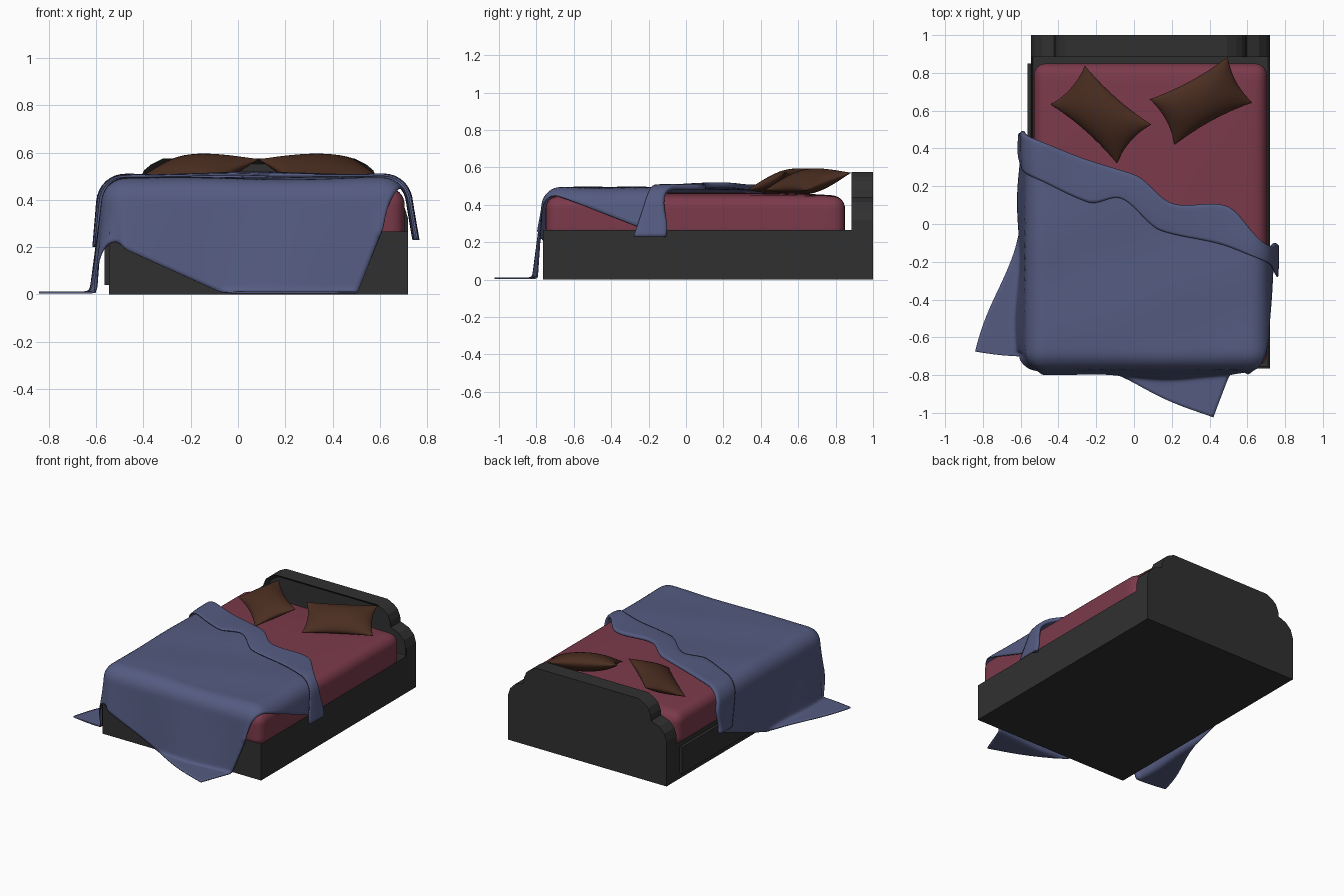
import bpy, bmesh
from math import sin, cos, pi, radians
from mathutils import Vector, Matrix

if "Cube" in bpy.data.objects:
    bpy.data.objects.remove(bpy.data.objects["Cube"])


def material(name, rgb):
    m = bpy.data.materials.new(name)
    m.diffuse_color = (*rgb, 1)
    m.use_nodes = True
    m.node_tree.nodes["Principled BSDF"].inputs["Base Color"].default_value = m.diffuse_color
    return m


DARK = material("dark_wood", (0.03, 0.03, 0.03))
RED = material("red_sheet", (0.20, 0.042, 0.07))
BLUE = material("blue_cloth", (0.09, 0.105, 0.22))
BROWN = material("brown_cloth", (0.07, 0.027, 0.015))


def finish(name, bm, mat, smooth=None):
    bmesh.ops.recalc_face_normals(bm, faces=bm.faces)
    me = bpy.data.meshes.new(name)
    bm.to_mesh(me)
    bm.free()
    ob = bpy.data.objects.new(name, me)
    bpy.context.collection.objects.link(ob)
    me.materials.append(mat)
    if smooth:
        bpy.ops.object.select_all(action='DESELECT')
        ob.select_set(True)
        bpy.context.view_layer.objects.active = ob
        bpy.ops.object.shade_smooth_by_angle(angle=radians(smooth))
    return ob


def box(lo, hi):
    lo, hi = Vector(lo), Vector(hi)
    bm = bmesh.new()
    bmesh.ops.create_cube(bm, size=1, matrix=Matrix.Translation((lo + hi) / 2)
                          @ Matrix.Diagonal((*(hi - lo), 1)))
    return bm


def inset(bm, normal, width, depth):
    bm.normal_update()
    f = max(bm.faces, key=lambda f: f.normal.dot(Vector(normal)))
    bmesh.ops.inset_region(bm, faces=[f], thickness=width)
    bmesh.ops.translate(bm, verts=f.verts, vec=-Vector(normal) * depth)


def grid_faces(bm, rows):
    vs = [[bm.verts.new(p) for p in r] for r in rows]
    for a, b in zip(vs, vs[1:]):
        for i in range(len(a) - 1):
            bm.faces.new((a[i], a[i + 1], b[i + 1], b[i]))


# Bed base: shallow tray holding the mattress
bm = box((-0.545, -0.765, 0), (0.72, 0.9, 0.265))
inset(bm, (0, 0, 1), 0.015, 0.06)
finish("bed_base", bm, DARK)

# Drawer fronts on the left side
for i, (y0, y1) in enumerate(((-0.74, 0.03), (0.07, 0.85))):
    finish(f"drawer_front_{i + 1}", box((-0.565, y0, 0.04), (-0.54, y1, 0.23)), DARK)

# Headboard: stepped outline, extruded, with a recessed panel
half = [(0.6325, 0), (0.6325, 0.32), (0.615, 0.375), (0.575, 0.415), (0.51, 0.44),
        (0.505, 0.48), (0.485, 0.525), (0.455, 0.55), (0.405, 0.575)]
outline = half + [(-x, z) for x, z in reversed(half)]
bm = bmesh.new()
f = bm.faces.new([bm.verts.new((x + 0.0875, 1.0, z)) for x, z in outline])
ext = bmesh.ops.extrude_face_region(bm, geom=[f])["geom"]
bmesh.ops.translate(bm, vec=(0, -0.115, 0),
                    verts=[v for v in ext if isinstance(v, bmesh.types.BMVert)])
if not any(g.calc_center_median().y > 0.99 for g in bm.faces):
    bm.faces.new([v for v in bm.verts if v.co.y > 0.99])
bmesh.ops.recalc_face_normals(bm, faces=bm.faces)
inset(bm, (0, -1, 0), 0.025, 0.03)
finish("headboard", bm, DARK)

# Mattress: rounded box with a slightly crowned top
lo, hi, r = Vector((-0.53, -0.75, 0.21)), Vector((0.705, 0.85, 0.445)), 0.065
bm = box((-1, -1, -1), (1, 1, 1))
bmesh.ops.subdivide_edges(bm, edges=bm.edges, cuts=31, use_grid_fill=True)
c, h = (lo + hi) / 2, (hi - lo) / 2
for v in bm.verts:
    n = v.co.copy()
    # push grid lines towards the edges so the rounding gets enough detail
    p = Vector([h[k] * sin(n[k] * pi / 2) for k in range(3)])
    q = Vector([max(-h[k] + r, min(h[k] - r, p[k])) for k in range(3)])
    p = q + (p - q).normalized() * r
    if n.z > 0:
        p.z += 0.02 * (1 - (p.x / h.x) ** 4) * (1 - (p.y / h.y) ** 4)
    v.co = c + p
finish("mattress", bm, RED, 60)


# Pillows: two domed grids sharing pinched edges, propped up at the back
def pillow(name, x, y, turn):
    N, L, W, H = 24, 0.235, 0.145, 0.062
    bm = bmesh.new()
    for side in (1, -1):
        rows = []
        for j in range(N + 1):
            v = sin((j / N - 0.5) * pi)
            row = []
            for i in range(N + 1):
                u = sin((i / N - 0.5) * pi)
                dome = max(0, (1 - u * u) * (1 - v * v)) ** 0.55
                row.append((L * u * (1 - 0.1 * (1 - v * v)),
                            W * v * (1 - 0.14 * (1 - u * u)), side * H * dome))
            rows.append(row)
        grid_faces(bm, rows)
    bmesh.ops.remove_doubles(bm, verts=bm.verts, dist=1e-5)
    bm.transform(Matrix.Translation((x, y, 0.525)) @ Matrix.Rotation(radians(turn), 4, 'Z')
                 @ Matrix.Rotation(radians(19), 4, 'X'))
    finish(name, bm, BROWN, 80)


pillow("left_pillow", -0.175, 0.58, -41.5)
pillow("right_pillow", 0.355, 0.652, 28.5)

# Blanket: a skewed flat sheet laid over the bed, hanging and spilling on the floor
TOP, FLOOR, R, FLARE = 0.488, 0.008, 0.1, 0.1
XL, XR, YF = -0.575, 0.715, -0.77


def drape(u, v, off):
    q = Vector((max(XL + R, min(XR - R, u)), max(YF + R, v)))
    d = Vector((u, v)) - q
    e = d.length
    n = d / e if e > 1e-6 else Vector((0, 0))
    rr = R + off
    arc = R * pi / 2
    wave = 0.003 * sin(8 * u + 5 * v) + 0.003 * sin(11 * v - 4 * u)
    if e < arc:
        out, z = rr * sin(e / R), TOP - R + rr * cos(e / R) + wave * (1 - e / arc)
    else:
        e -= arc
        drop = TOP - R - FLOOR
        hang = min(e, drop)
        ripple = 0.012 * sin(9 * u * abs(n.y) + 9 * v * abs(n.x)) * hang / drop
        out = rr + (FLARE + (0.1 if u > 0.6 else 0)) * hang + ripple + max(0, e - drop)
        z = TOP - R - hang + off * (e > drop)
    return (q.x + n.x * out, q.y + n.y * out, z)


def table(pts, s):
    for (a, p), (b, w) in zip(pts, pts[1:]):
        if s <= b:
            t = (s - a) / (b - a)
            return p + (w - p) * t * t * (3 - 2 * t)
    return pts[-1][1]


A, B = Vector((-1.24, -0.68)), Vector((0.42, -1.43))
C, D = Vector((0.93, -0.11)), Vector((-0.82, 0.48))
FOLD = [(0, 0), (0.11, 0.07), (0.33, 0.05), (0.47, 0.056), (0.58, -0.03), (0.75, 0.055),
        (0.87, -0.08), (1, 0)]
FLAP = [(0, -0.13), (0.11, -0.126), (0.33, -0.17), (0.43, -0.09), (0.55, -0.19),
        (0.75, -0.155), (0.9, -0.17), (1, -0.17)]
NS, NT, NF, THICK = 90, 80, 12, 0.011
rows = []
for i in range(NS + 1):
    s = i / NS
    hem, line = A.lerp(B, s), D.lerp(C, s)
    fold = line + Vector((0, table(FOLD, s) - THICK))
    end = line + Vector((0, table(FLAP, s)))
    row = [(*hem.lerp(fold, j / NT), 0) for j in range(NT + 1)]
    for k in range(1, 6):
        a = pi * k / 6
        row.append((fold.x, fold.y + THICK * sin(a), THICK * (1 - cos(a))))
    row += [(*fold.lerp(end, k / NF), 2 * THICK * (1 - 0.3 * (k / NF) ** 4))
            for k in range(NF + 1)]
    rows.append([drape(*p) for p in row])
bm = bmesh.new()
grid_faces(bm, rows)
for _ in range(3):
    bmesh.ops.smooth_vert(bm, verts=[v for v in bm.verts if not v.is_boundary], factor=0.4,
                          use_axis_x=True, use_axis_y=True, use_axis_z=True)
blanket = finish("blanket", bm, BLUE, 80)
mod = blanket.modifiers.new("thickness", 'SOLIDIFY')
mod.thickness = 0.008
mod.offset = 0
